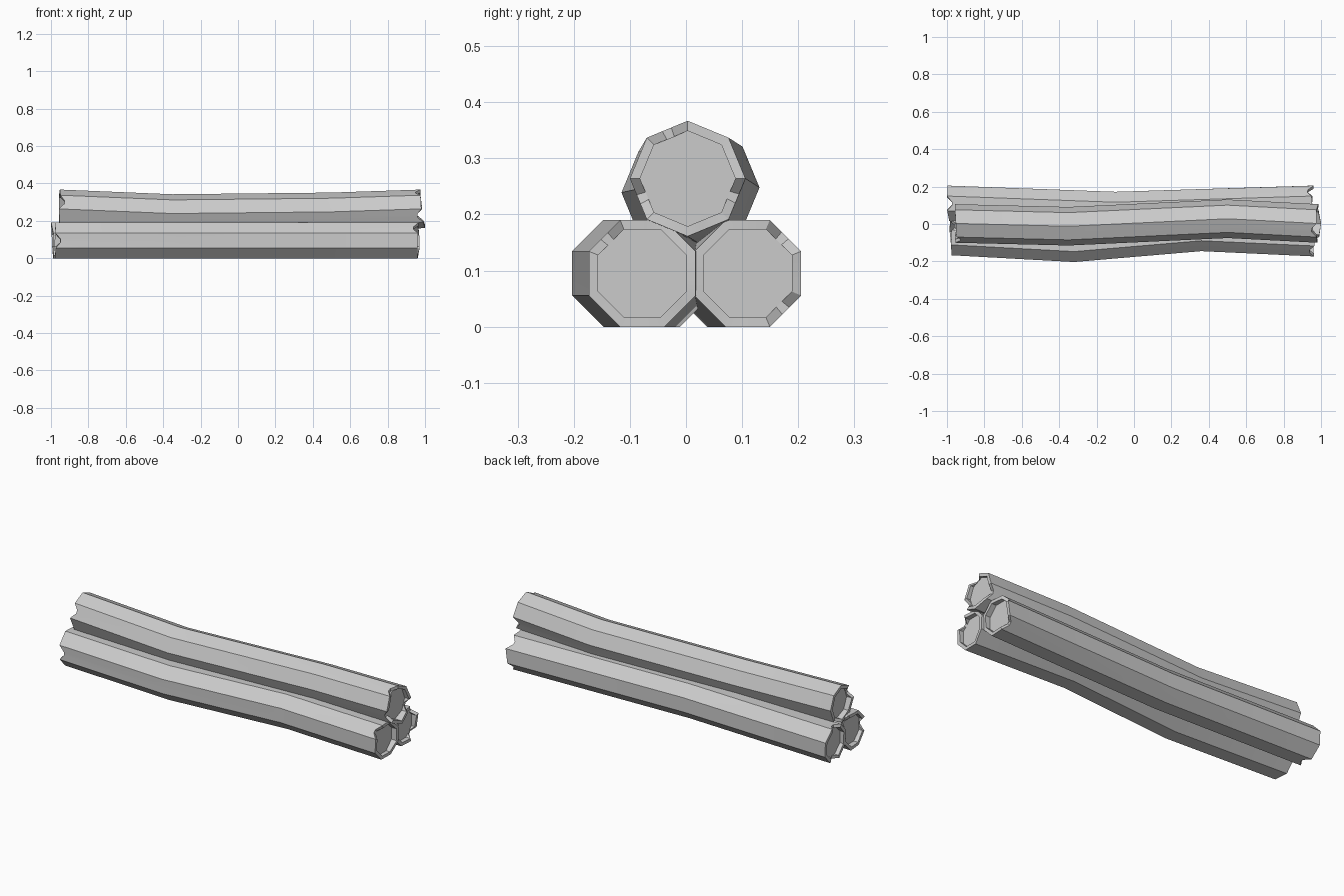
import bpy, bmesh, math, random

random.seed(4)
if "Cube" in bpy.data.objects:
    bpy.data.objects.remove(bpy.data.objects["Cube"])

grey = bpy.data.materials.new("plain grey")
colour = (0.6, 0.6, 0.6, 1)
grey.diffuse_color = colour
grey.use_nodes = True
grey.node_tree.nodes["Principled BSDF"].inputs["Base Color"].default_value = colour

RADIUS, INNER = 0.103, 0.085
CAP_DEPTH, NOTCH_DEPTH = 0.027, 0.026
SPLITS = (0, 0.4, 0.62)  # a corner and two notch points on every side


def section(radius, turn):
    """Octagon outline with two extra points on each side."""
    corners = [(radius * math.cos(turn + k * math.pi / 4),
                radius * math.sin(turn + k * math.pi / 4)) for k in range(8)]
    points = []
    for k in range(8):
        (ay, az), (by, bz) = corners[k], corners[(k + 1) % 8]
        points += [(ay + (by - ay) * t, az + (bz - az) * t) for t in SPLITS]
    return points


def ragged(notches, tilt, turn):
    """Distance each rim point lies beyond the mean end of the log."""
    jag = [random.uniform(-0.007, 0.007) - tilt * math.sin(turn + k * math.pi / 4)
           for k in range(8)]
    offsets = []
    for k in range(8):
        for t in SPLITS:
            d = jag[k] + (jag[(k + 1) % 8] - jag[k]) * t
            offsets.append(d - NOTCH_DEPTH if t and k in notches else d)
    return offsets


def log(name, path, turn, left_notches, right_notches, left_tilt=0, right_tilt=0):
    bm = bmesh.new()
    outer, inner = section(RADIUS, turn), section(INNER, turn)

    def ring(shape, centre, offsets=None):
        x, y, z = centre
        offsets = offsets or [0] * len(shape)
        return [bm.verts.new((x + d, y + py, z + pz))
                for (py, pz), d in zip(shape, offsets)]

    left = [-d for d in ragged(left_notches, left_tilt, turn)]
    right = ragged(right_notches, right_tilt, turn)
    a, b = path[0], path[-1]
    # recessed cap, rim, bent bark, rim, recessed cap
    rings = [ring(inner, (a[0] + CAP_DEPTH, *a[1:])), ring(inner, a, left), ring(outer, a, left)]
    rings += [ring(outer, p) for p in path[1:-1]]
    rings += [ring(outer, b, right), ring(inner, b, right), ring(inner, (b[0] - CAP_DEPTH, *b[1:]))]
    for r, s in zip(rings, rings[1:]):
        for i in range(len(r)):
            j = (i + 1) % len(r)
            bm.faces.new((r[i], r[j], s[j], s[i]))
    bm.faces.new(rings[0])
    bm.faces.new(rings[-1])
    bmesh.ops.recalc_face_normals(bm, faces=bm.faces)
    mesh = bpy.data.meshes.new(name)
    bm.to_mesh(mesh)
    bm.free()
    mesh.materials.append(grey)
    obj = bpy.data.objects.new(name, mesh)
    bpy.context.collection.objects.link(obj)
    bpy.ops.object.select_all(action="DESELECT")
    obj.select_set(True)
    bpy.context.view_layer.objects.active = obj
    bpy.ops.object.shade_smooth_by_angle(angle=math.radians(30))


FLAT = math.pi / 8
log("front_log", [(-0.98, -0.072, 0.095), (-0.32, -0.108, 0.095),
                  (0.36, -0.05, 0.095), (0.965, -0.078, 0.095)], FLAT, {3, 0}, {2})
log("back_log", [(-0.99, 0.11, 0.095), (-0.1, 0.077, 0.095),
                 (0.955, 0.11, 0.095)], FLAT, {1, 5}, {0, 6}, left_tilt=-0.005)
log("top_log", [(-0.952, 0.003, 0.264), (-0.35, -0.012, 0.239),
                (0.5, 0.028, 0.248), (0.985, 0.003, 0.264)], 0, {3, 6}, {2, 4, 7},
    right_tilt=0.011)
